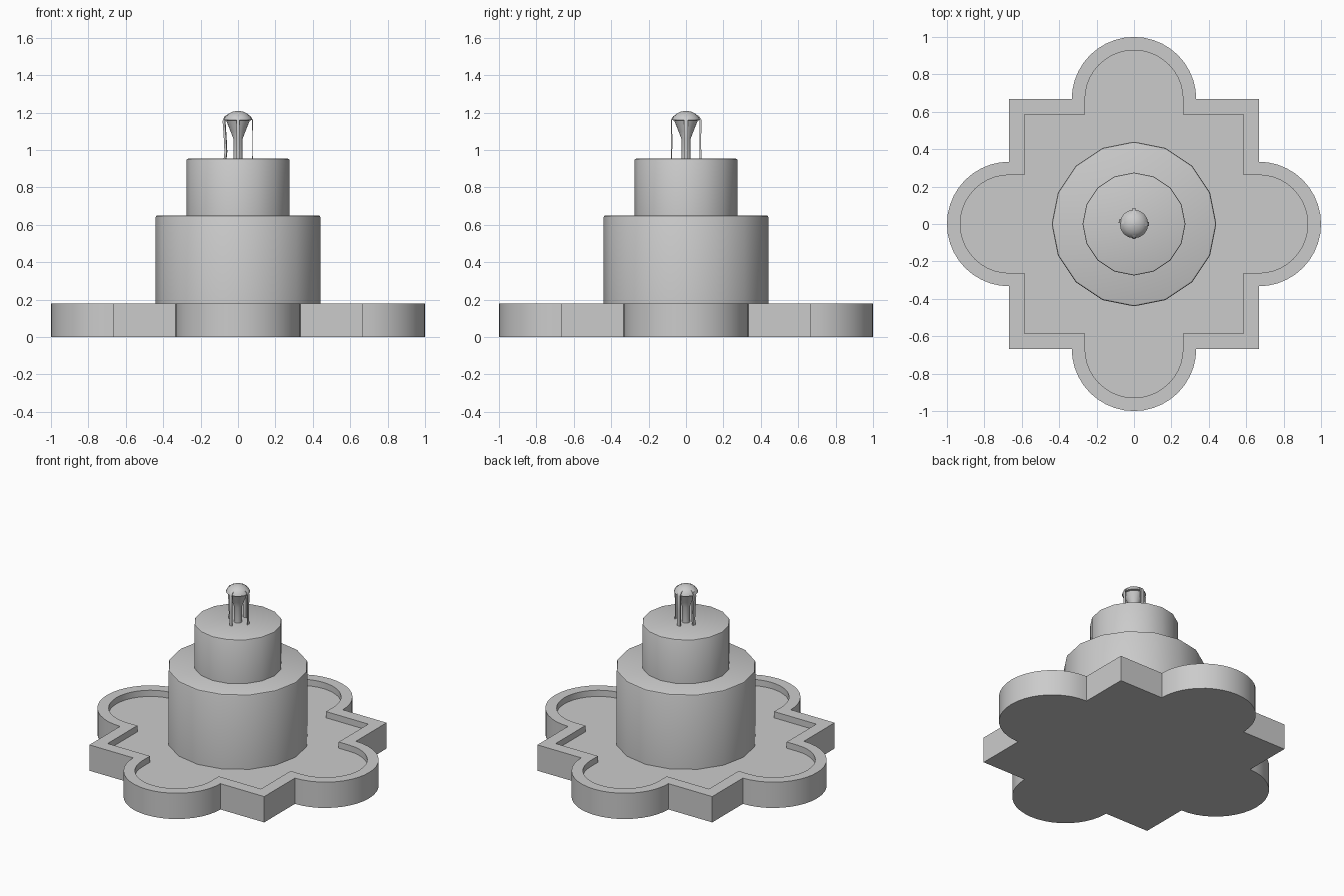
import bpy, bmesh
from math import sin, cos, pi, atan2, asin, sqrt
from mathutils import Vector

if "Cube" in bpy.data.objects:
    bpy.data.objects.remove(bpy.data.objects["Cube"], do_unlink=True)

stone = bpy.data.materials.new("grey stone")
stone.use_nodes = True
grey = (0.6, 0.6, 0.6, 1)
stone.diffuse_color = grey
stone.node_tree.nodes["Principled BSDF"].inputs["Base Color"].default_value = grey


def finish(name, bm, angle=0.6):
    bmesh.ops.recalc_face_normals(bm, faces=bm.faces)
    mesh = bpy.data.meshes.new(name)
    bm.to_mesh(mesh)
    bm.free()
    mesh.materials.append(stone)
    obj = bpy.data.objects.new(name, mesh)
    bpy.context.collection.objects.link(obj)
    bpy.ops.object.select_all(action="DESELECT")
    obj.select_set(True)
    bpy.context.view_layer.objects.active = obj
    bpy.ops.object.shade_smooth_by_angle(angle=angle)
    return obj


def lathe(name, profile, sides):
    """Closed solid of revolution from (radius, height) pairs."""
    bm = bmesh.new()
    rings = [[bm.verts.new((r * sin(2 * pi * i / sides), r * cos(2 * pi * i / sides), z))
              for i in range(sides)] for r, z in profile]
    for a, b in zip(rings, rings[1:]):
        for i in range(sides):
            j = (i + 1) % sides
            bm.faces.new((a[i], a[j], b[j], b[i]))
    bm.faces.new(rings[0])
    bm.faces.new(rings[-1])
    return finish(name, bm)


def quatrefoil(half, radius, centre=0.667, steps=20):
    """Square outline with a round lobe on each side."""
    lobe = [(half, -radius)] if half < centre else []
    lobe += [(centre + radius * cos(a), radius * sin(a))
             for a in (pi * (i / steps - 0.5) for i in range(steps + 1))]
    lobe += [(half, radius)] if half < centre else []
    lobe.append((half, half))
    points = []
    for k in range(4):
        for x, y in lobe:
            points.append(((x, y), (-y, x), (-x, -y), (y, -x))[k])
    return points


# Basin with raised rim and sunken floor
bm = bmesh.new()
outer = quatrefoil(0.667, 0.333)
inner = quatrefoil(0.585, 0.262)


def ring(points, z):
    verts = [bm.verts.new((x, y, z)) for x, y in points]
    n = len(verts)
    return verts, [bm.edges.new((verts[i], verts[(i + 1) % n])) for i in range(n)]


def wall(a, b):
    for i in range(len(a)):
        j = (i + 1) % len(a)
        bm.faces.new((a[i], a[j], b[j], b[i]))


base, _ = ring(outer, 0)
rim_out, rim_out_edges = ring(outer, 0.178)
rim_in, rim_in_edges = ring(inner, 0.178)
floor, _ = ring(inner, 0.135)
wall(base, rim_out)
wall(rim_in, floor)
bm.faces.new(base)
bm.faces.new(floor)
bmesh.ops.triangle_fill(bm, edges=rim_out_edges + rim_in_edges, use_beauty=True)
finish("basin", bm)

# Stacked drums with softened top edges
lathe("lower_drum", [(0.44, 0.13), (0.44, 0.64), (0.437, 0.647), (0.43, 0.65)], 16)
lathe("upper_drum", [(0.275, 0.64), (0.275, 0.947), (0.273, 0.951), (0.268, 0.953)], 16)

# Flared nozzle and domed cap of water
lathe("nozzle", [(0.025, 0.95), (0.025, 1.06), (0.04, 1.1), (0.064, 1.16)], 16)
lathe("water_dome", [(0.06, 1.157), (0.076, 1.16), (0.07, 1.175), (0.052, 1.193),
                     (0.03, 1.204), (0.006, 1.209)], 16)


# Falling water ribbons
def ribbon(name, angle, width, thick, path):
    out = Vector((cos(angle), sin(angle), 0))
    side = Vector((-sin(angle), cos(angle), 0))
    bm = bmesh.new()
    sections = []
    for r, z in path:
        mid = out * r + Vector((0, 0, z))
        sections.append([bm.verts.new(mid + side * width * s + out * thick * t)
                         for s, t in ((-1, -1), (1, -1), (1, 1), (-1, 1))])
    for a, b in zip(sections, sections[1:]):
        for i in range(4):
            j = (i + 1) % 4
            bm.faces.new((a[i], a[j], b[j], b[i]))
    bm.faces.new(sections[0])
    bm.faces.new(sections[-1])
    finish(name, bm)


bent = [(0.03, 1.2), (0.065, 1.18), (0.076, 1.155), (0.07, 1.07), (0.066, 0.99), (0.07, 0.953)]
hanging = [(0.03, 1.2), (0.066, 1.18), (0.078, 1.16), (0.076, 1.06), (0.077, 0.953)]
ribbon("left_stream", 0, 0.01, 0.002, hanging)
ribbon("back_stream", pi / 2, 0.012, 0.005, hanging)
ribbon("right_stream", pi * 0.94, 0.01, 0.006, bent)
ribbon("front_stream", -pi / 2, 0.009, 0.003, hanging)
